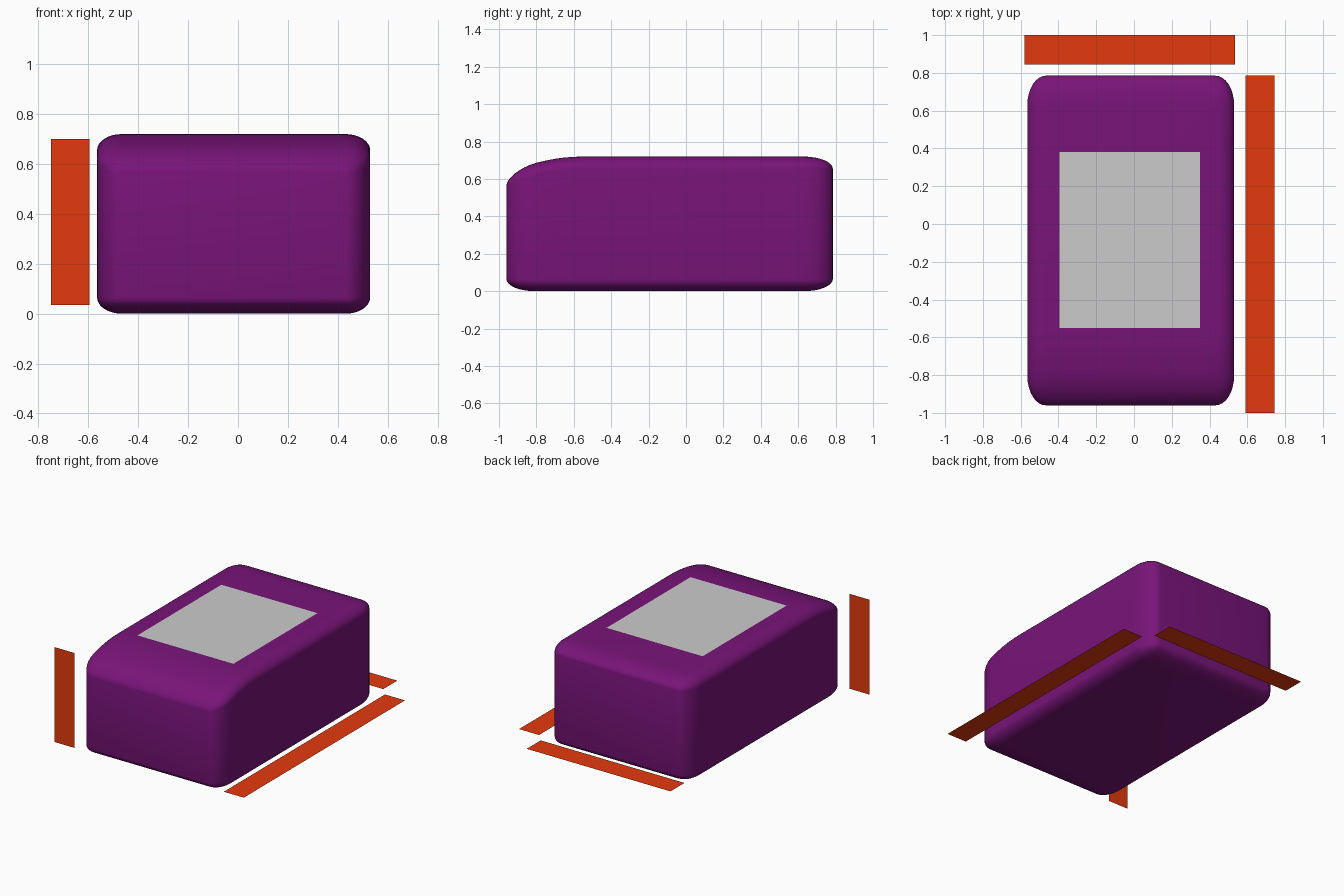
import bpy, bmesh
from mathutils import Vector, Matrix

if "Cube" in bpy.data.objects:
    bpy.data.objects.remove(bpy.data.objects["Cube"])


def material(name, color):
    m = bpy.data.materials.new(name)
    m.diffuse_color = color
    m.use_nodes = True
    m.node_tree.nodes["Principled BSDF"].inputs["Base Color"].default_value = m.diffuse_color
    return m


def make_object(name, bm, mat=None):
    mesh = bpy.data.meshes.new(name)
    bm.to_mesh(mesh)
    bm.free()
    ob = bpy.data.objects.new(name, mesh)
    bpy.context.collection.objects.link(ob)
    if mat:
        mesh.materials.append(mat)
    return ob


purple = material("purple", (0.19, 0.007, 0.19, 1))
orange = material("orange", (0.78, 0.042, 0.004, 1))

# Body: stretched rounded box with a sloping front top edge
lo, hi = Vector((-0.565, -0.96, 0.0)), Vector((0.53, 0.785, 0.72))
bm = bmesh.new()
bmesh.ops.create_cube(bm, size=1)
bmesh.ops.bevel(bm, geom=bm.edges[:], offset=0.09, segments=8,
                profile=0.5, affect='EDGES')
bmesh.ops.transform(bm, verts=bm.verts,
                    matrix=Matrix.Translation((lo + hi) / 2) @ Matrix.Diagonal((*(hi - lo), 1)))
for y in (-0.77, -0.73, -0.69, -0.65, -0.6, -0.55):
    bmesh.ops.bisect_plane(bm, geom=bm.verts[:] + bm.edges[:] + bm.faces[:],
                           plane_co=(0, y, 0), plane_no=(0, 1, 0))
for v in bm.verts:
    if v.co.z > 0.5 and v.co.y < -0.55:
        v.co.z -= 0.09 * ((-0.55 - v.co.y) / 0.41) ** 2
body = make_object("body", bm, purple)
bpy.context.view_layer.objects.active = body
body.select_set(True)
bpy.ops.object.shade_smooth_by_angle()

# Label: flat grey sheet lying on the top
bm = bmesh.new()
bm.faces.new([bm.verts.new((x, y, 0.7205)) for x, y in
              ((-0.395, -0.55), (0.35, -0.55), (0.35, 0.38), (-0.395, 0.38))])
make_object("top_label", bm)


def dimension_bar(name, origin, along, across, length, width=0.155, stem=0.06, cap=0.06):
    """Flat I-shaped marker starting at its corner origin."""
    o, u, v = Vector(origin), Vector(along), Vector(across)
    a, b = (width - stem) / 2, (width + stem) / 2
    rows = [(0, 0), (cap, 0), (cap, a), (length - cap, a), (length - cap, 0), (length, 0),
            (length, width), (length - cap, width), (length - cap, b), (cap, b),
            (cap, width), (0, width)]
    bm = bmesh.new()
    bm.faces.new([bm.verts.new(o + u * p + v * q) for p, q in rows])
    bmesh.ops.triangulate(bm, faces=bm.faces[:])
    make_object(name, bm, orange)


# Dimension markers
dimension_bar("height_marker", (-0.75, -0.96, 0.035), (0, 0, 1), (1, 0, 0), 0.665)
dimension_bar("length_marker", (0.745, -1.0, 0.06), (0, 1, 0), (-1, 0, 0), 1.785)
dimension_bar("width_marker", (-0.58, 0.845, 0.06), (1, 0, 0), (0, 1, 0), 1.115)
